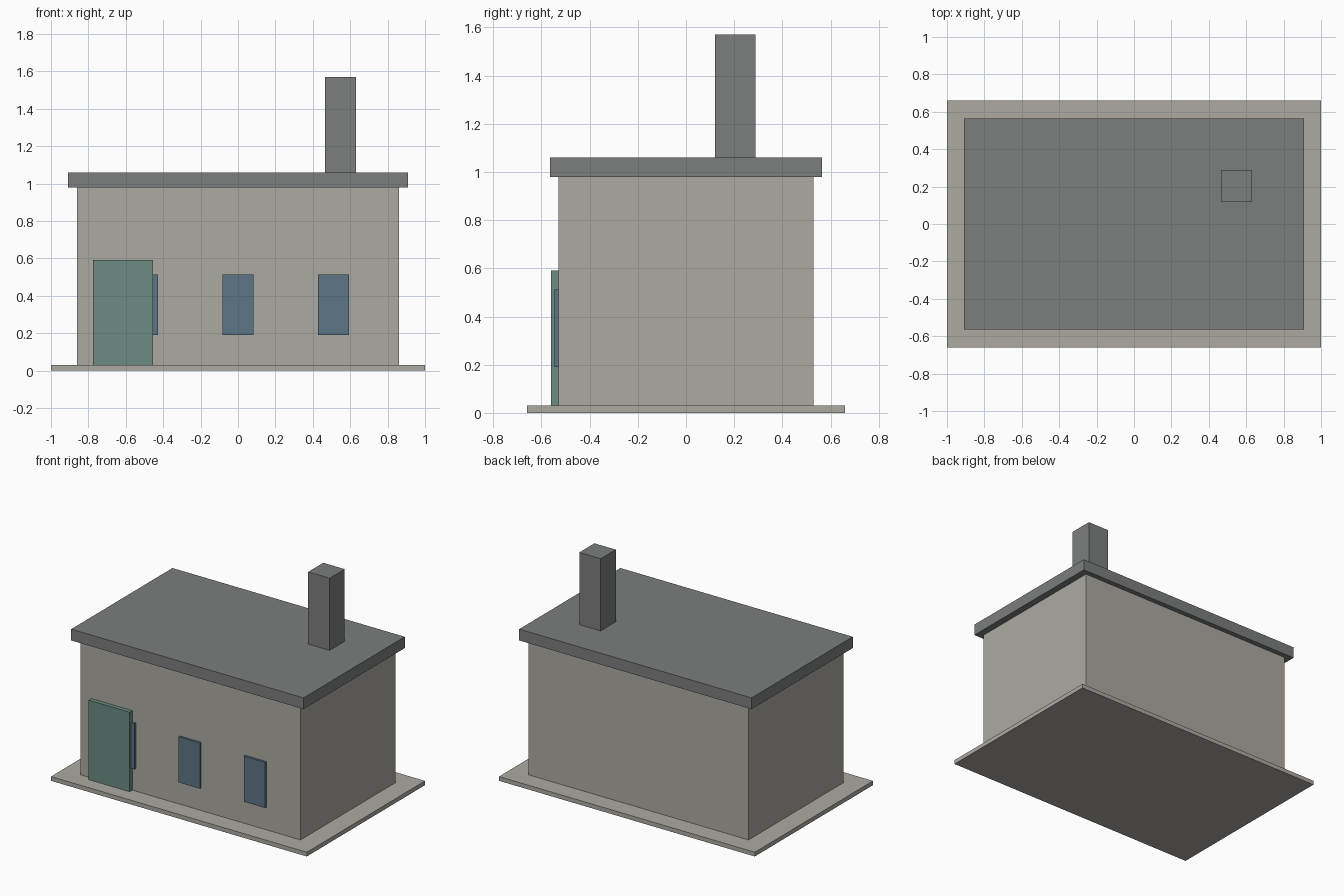
import bpy
import bmesh
from mathutils import Vector

if "Cube" in bpy.data.objects:
    bpy.data.objects.remove(bpy.data.objects["Cube"], do_unlink=True)


def material(name, rgb):
    mat = bpy.data.materials.new(name)
    mat.use_nodes = True
    colour = (*rgb, 1.0)
    mat.diffuse_color = colour
    mat.node_tree.nodes["Principled BSDF"].inputs["Base Color"].default_value = colour
    return mat


def box(name, low, high, mat):
    """Flat-shaded box spanning two opposite corners."""
    low, high = Vector(low), Vector(high)
    bm = bmesh.new()
    bmesh.ops.create_cube(bm, size=1)
    bmesh.ops.scale(bm, vec=high - low, verts=bm.verts)
    bmesh.ops.translate(bm, vec=(low + high) / 2, verts=bm.verts)
    mesh = bpy.data.meshes.new(name)
    bm.to_mesh(mesh)
    bm.free()
    mesh.materials.append(mat)
    obj = bpy.data.objects.new(name, mesh)
    bpy.context.collection.objects.link(obj)
    return obj


stone = material("warm grey stone", (0.42, 0.40, 0.36))
slate = material("slate grey", (0.20, 0.21, 0.205))
green = material("door green", (0.15, 0.26, 0.23))
blue = material("window blue", (0.107, 0.178, 0.235))

base_top, wall_top, roof_top = 0.03, 0.98, 1.06
front = -0.53

# Ground slab, walls and flat overhanging roof
box("base_slab", (-1, -0.66, 0), (1, 0.66, base_top), stone)
box("walls", (-0.86, front, base_top), (0.86, -front, wall_top), stone)
box("roof", (-0.908, -0.565, wall_top), (0.908, 0.565, roof_top), slate)

# Chimney at the back left
box("chimney", (0.465, 0.12, roof_top), (0.632, 0.288, 1.57), slate)

# Door standing proud of the front wall
box("door", (-0.775, front - 0.03, base_top), (-0.455, front, 0.592), green)

# Three evenly spaced windows, the first partly behind the door
for side, x in (("right", -0.51), ("middle", 0), ("left", 0.51)):
    box(f"window_{side}", (x - 0.083, front - 0.015, 0.19),
        (x + 0.083, front, 0.513), blue)
